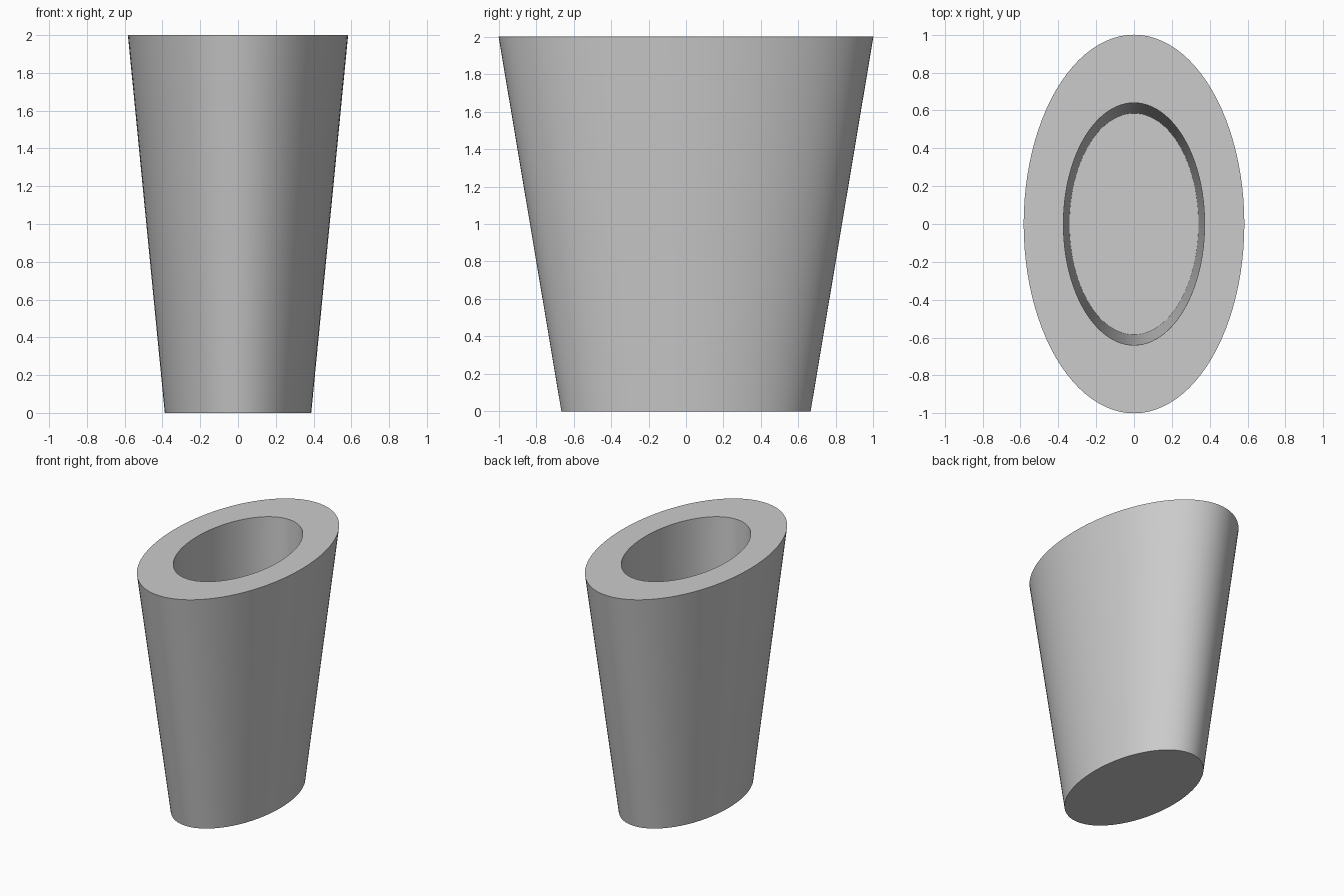
import bpy
import bmesh
import math

SEGMENTS = 96
ASPECT = 0.583  # width of the oval relative to its length

cube = bpy.data.objects.get("Cube")
if cube:
    bpy.data.objects.remove(cube, do_unlink=True)

# Plain grey material
grey = bpy.data.materials.new("light_grey")
grey.use_nodes = True
colour = (0.6, 0.6, 0.6, 1.0)
grey.diffuse_color = colour
grey.node_tree.nodes["Principled BSDF"].inputs["Base Color"].default_value = colour


def oval_ring(bm, radius, z):
    """Add one oval loop of vertices, long axis along y."""
    angles = [2 * math.pi * i / SEGMENTS for i in range(SEGMENTS)]
    return [bm.verts.new((ASPECT * radius * math.cos(a), radius * math.sin(a), z))
            for a in angles]


# Profile from the base, up the outer wall, over the rim, down into the socket
profile = [(0.665, 0.0), (1.0, 2.0), (0.64, 2.0), (0.585, 0.6)]

bm = bmesh.new()
rings = [oval_ring(bm, radius, z) for radius, z in profile]
for low, high in zip(rings, rings[1:]):
    for i in range(SEGMENTS):
        j = (i + 1) % SEGMENTS
        bm.faces.new((low[i], low[j], high[j], high[i]))

# Underside and socket floor
bm.faces.new(rings[0][::-1])
bm.faces.new(rings[-1])
bmesh.ops.recalc_face_normals(bm, faces=bm.faces)

mesh = bpy.data.meshes.new("tapered_oval_socket")
bm.to_mesh(mesh)
bm.free()
mesh.materials.append(grey)

socket = bpy.data.objects.new("tapered_oval_socket", mesh)
bpy.context.collection.objects.link(socket)

# Smooth walls with crisp rims
bpy.ops.object.select_all(action="DESELECT")
socket.select_set(True)
bpy.context.view_layer.objects.active = socket
bpy.ops.object.shade_smooth_by_angle(angle=math.radians(30))
